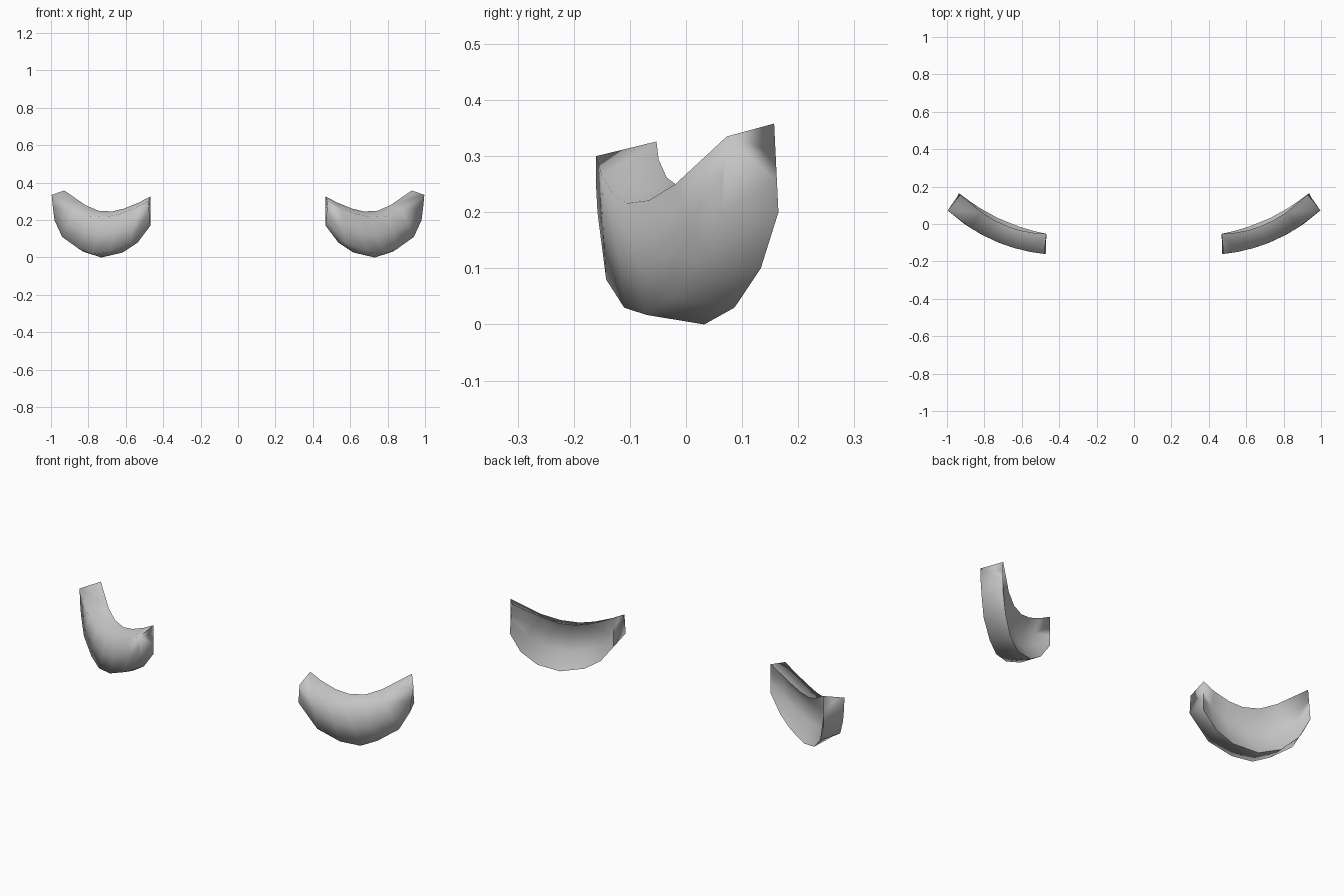
import bpy, bmesh, math

cube = bpy.data.objects.get("Cube")
if cube:
    bpy.data.objects.remove(cube, do_unlink=True)

# Single plain colour
grey = bpy.data.materials.new("plain_grey")
grey.use_nodes = True
colour = (0.55, 0.55, 0.55, 1)
grey.diffuse_color = colour
grey.node_tree.nodes["Principled BSDF"].inputs["Base Color"].default_value = colour

# Plan arc centre and radii, and how far the back is hollowed
CX, CY = 0.385, 0.74
FRONT, BACK, HOLLOW = 0.905, 0.797, 0.05

# Edges along the arc: (angle in degrees, height)
TOP_BACK = [(6, .326), (10.4, .294), (16, .262), (21, .246), (26.7, .25), (32.5, .28), (43, .358)]
TOP_FRONT = [(6, .3), (10.4, .265), (16, .232), (21, .216), (27, .221), (33, .25), (42.5, .335)]
LOW_FRONT = [(5.5, .2), (12, .08), (19.5, .03), (26, .017), (31.3, .048), (38, .11), (41.4, .2)]
LOW_BACK = [(6, .17), (11, .08), (17, .027), (26, 0), (34, .03), (40, .1), (43.8, .2)]


def between(p, q, t):
    return (p[0] + (q[0] - p[0]) * t, p[1] + (q[1] - p[1]) * t)


def curved_guard(name, side):
    """Crescent block swept round the arc, on one side of the model."""
    bm = bmesh.new()
    rings = []
    for k, (tb, tf, lf, lb) in enumerate(zip(TOP_BACK, TOP_FRONT, LOW_FRONT, LOW_BACK)):
        # The hollow fades out at both ends; the back also leans a little
        swell = math.sin(math.pi * k / (len(TOP_BACK) - 1))
        lean = 0.01 * swell
        depth = HOLLOW * math.sqrt(max(swell, 0))
        section = [(BACK + lean, tb), (FRONT, tf), (FRONT, between(tf, lf, 0.5)),
                   (FRONT - 0.003, lf), (BACK - lean, lb),
                   (BACK + depth * 0.85, between(lb, tb, 0.35)),
                   (BACK + depth, between(lb, tb, 0.68))]
        ring = []
        for r, (deg, z) in section:
            a = math.radians(deg)
            ring.append(bm.verts.new((side * (CX + r * math.sin(a)), CY - r * math.cos(a), z)))
        rings.append(ring)
    # Skin between neighbouring sections
    n = len(rings[0])
    for p, q in zip(rings, rings[1:]):
        for i in range(n):
            j = (i + 1) % n
            bm.faces.new((p[i], p[j], q[j], q[i]))
    # Flat ends
    bm.faces.new(rings[0])
    bm.faces.new(rings[-1])
    bmesh.ops.recalc_face_normals(bm, faces=bm.faces)
    mesh = bpy.data.meshes.new(name)
    bm.to_mesh(mesh)
    bm.free()
    mesh.materials.append(grey)
    obj = bpy.data.objects.new(name, mesh)
    bpy.context.collection.objects.link(obj)
    bpy.ops.object.select_all(action='DESELECT')
    obj.select_set(True)
    bpy.context.view_layer.objects.active = obj
    bpy.ops.object.shade_smooth_by_angle(angle=math.radians(102))


curved_guard("left_crescent", 1)
curved_guard("right_crescent", -1)
